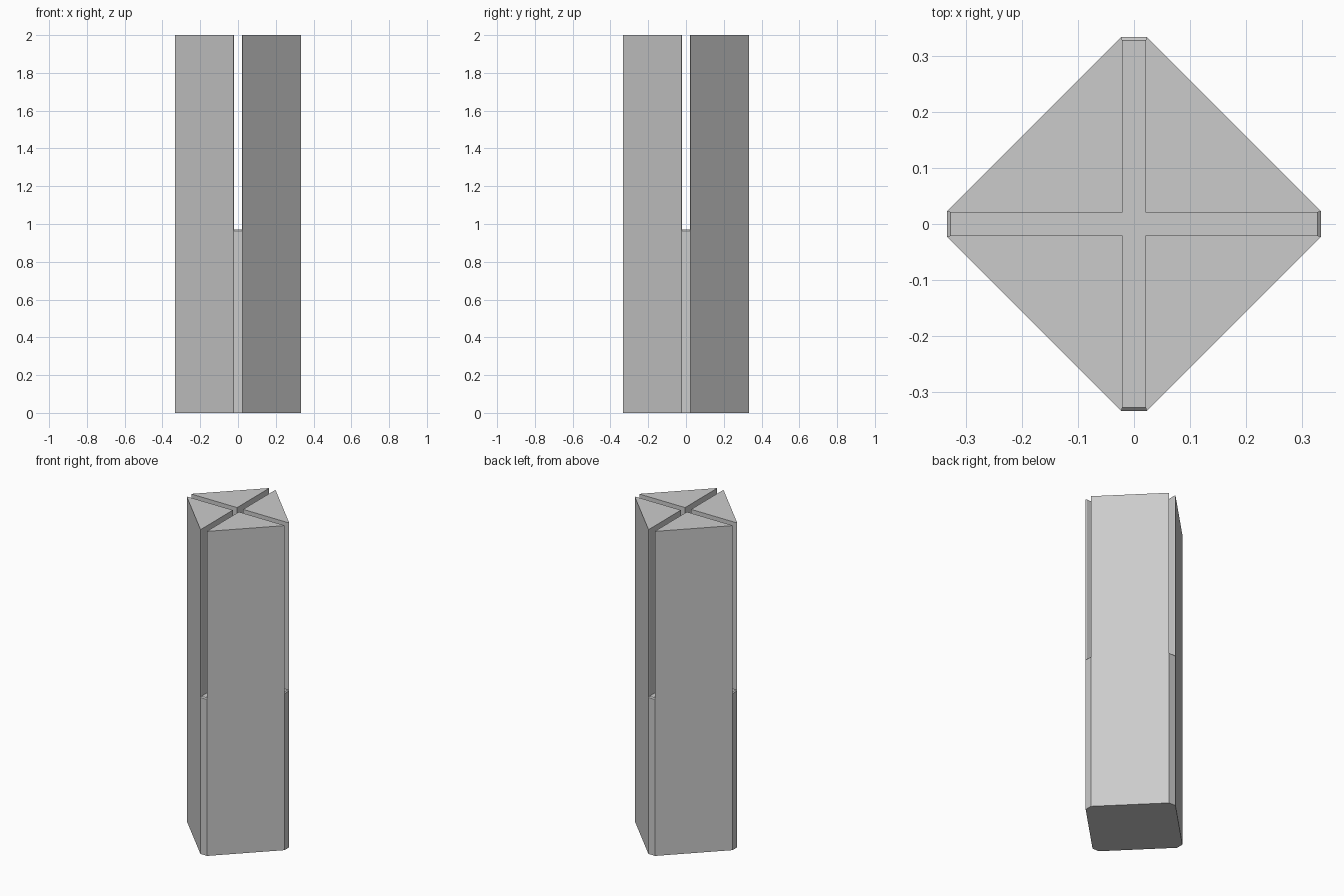
import bpy, bmesh
from math import radians

if "Cube" in bpy.data.objects:
    bpy.data.objects.remove(bpy.data.objects["Cube"], do_unlink=True)

HEIGHT, TIP, TIP_HALF = 2.0, 0.333, 0.023
SLOT_HALF, SLOT_END, FLOOR = 0.0205, 0.327, 0.97

grey = bpy.data.materials.new("plain grey")
grey.use_nodes = True
colour = (0.6, 0.6, 0.6, 1)
grey.diffuse_color = colour
grey.node_tree.nodes["Principled BSDF"].inputs["Base Color"].default_value = colour


def add_object(name, bm):
    bmesh.ops.recalc_face_normals(bm, faces=bm.faces)
    mesh = bpy.data.meshes.new(name)
    bm.to_mesh(mesh)
    bm.free()
    mesh.materials.append(grey)
    obj = bpy.data.objects.new(name, mesh)
    bpy.context.collection.objects.link(obj)
    return obj


# Square post set on its corner, with narrow flats along the four corners
bm = bmesh.new()
outline = []
for c, s in ((1, 0), (0, 1), (-1, 0), (0, -1)):
    for side in (-TIP_HALF, TIP_HALF):
        outline.append(bm.verts.new((TIP * c - side * s, TIP * s + side * c, 0)))
base = bm.faces.new(outline)
top = bmesh.ops.extrude_face_region(bm, geom=[base], use_keep_orig=True)["geom"]
bmesh.ops.translate(bm, vec=(0, 0, HEIGHT),
                    verts=[v for v in top if isinstance(v, bmesh.types.BMVert)])
post = add_object("split_post", bm)


# Slot cutter: a long bar whose ends flare and dip slightly
def slot_cutter(name, angle):
    bm = bmesh.new()
    flare, dip, reach = 0.0045, 0.012, SLOT_END + 0.012
    stations = ((-reach, SLOT_HALF + flare, FLOOR - dip), (-SLOT_END, SLOT_HALF, FLOOR),
                (SLOT_END, SLOT_HALF, FLOOR), (reach, SLOT_HALF + flare, FLOOR - dip))
    rings = [[bm.verts.new(p) for p in ((-w, y, z), (w, y, z),
                                        (w, y, HEIGHT + 0.1), (-w, y, HEIGHT + 0.1))]
             for y, w, z in stations]
    for a, b in zip(rings, rings[1:]):
        for i in range(4):
            j = (i + 1) % 4
            bm.faces.new((a[i], a[j], b[j], b[i]))
    bm.faces.new(rings[0])
    bm.faces.new(rings[-1])
    cutter = add_object(name, bm)
    cutter.rotation_euler.z = radians(angle)
    cutter.hide_render = True
    cutter.hide_set(True)
    return cutter


# Two crossing slots split the upper half into four prongs
for name, angle in (("lengthwise_slot", 0), ("crosswise_slot", 90)):
    cut = post.modifiers.new(name, "BOOLEAN")
    cut.operation = "DIFFERENCE"
    cut.solver = "EXACT"
    cut.object = slot_cutter(name + "_cutter", angle)
